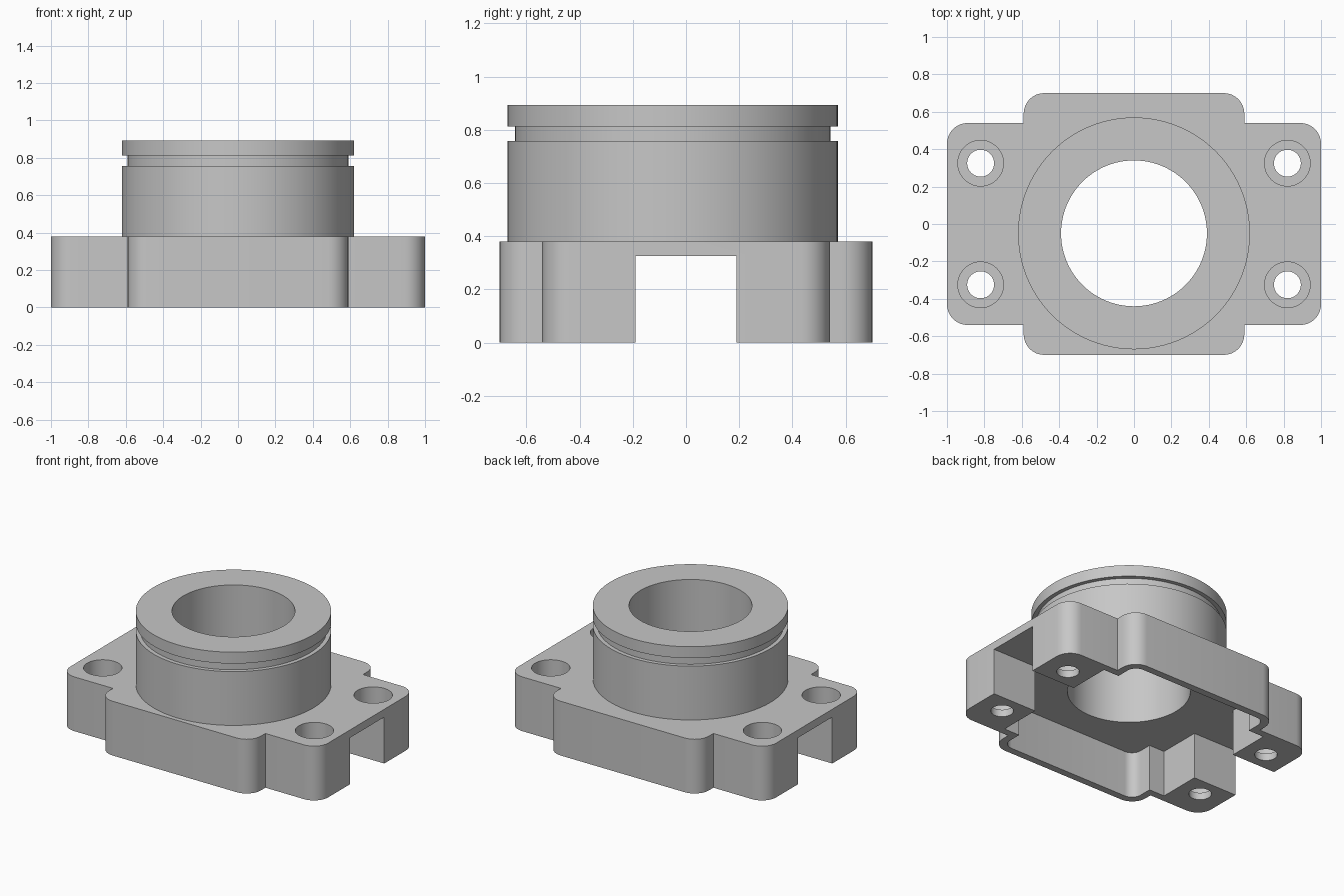
import bpy, bmesh, math

cube = bpy.data.objects.get("Cube")
if cube:
    bpy.data.objects.remove(cube, do_unlink=True)

grey = bpy.data.materials.new("machined_grey")
grey.use_nodes = True
colour = (0.57, 0.57, 0.57, 1)
grey.diffuse_color = colour
grey.node_tree.nodes["Principled BSDF"].inputs["Base Color"].default_value = colour

BASE_TOP = 0.38
CEILING = 0.325
BORE_Y = -0.05
BORE_R = 0.39


def make_object(name, bm):
    bmesh.ops.recalc_face_normals(bm, faces=bm.faces)
    mesh = bpy.data.meshes.new(name)
    bm.to_mesh(mesh)
    bm.free()
    mesh.materials.append(grey)
    obj = bpy.data.objects.new(name, mesh)
    bpy.context.collection.objects.link(obj)
    return obj


def activate(obj):
    bpy.ops.object.select_all(action='DESELECT')
    obj.select_set(True)
    bpy.context.view_layer.objects.active = obj


def outline(corners):
    """Mirror a quarter outline of (x, y, corner radius) to all four quadrants."""
    quarter = []
    for x, y, r in corners:
        if r == 0:
            quarter.append((x, y))
            continue
        for i in range(9):
            a = math.pi / 2 * i / 8
            quarter.append((x - r + r * math.cos(a), y - r + r * math.sin(a)))
    half = quarter + [(-x, y) for x, y in reversed(quarter)]
    return half + [(-x, -y) for x, y in half]


def prism(name, points, z0, z1):
    bm = bmesh.new()
    face = bm.faces.new([bm.verts.new((x, y, z0)) for x, y in points])
    top = bmesh.ops.extrude_face_region(bm, geom=[face])["geom"]
    moved = [v for v in top if isinstance(v, bmesh.types.BMVert)]
    bmesh.ops.translate(bm, verts=moved, vec=(0, 0, z1 - z0))
    return make_object(name, bm)


def circle(cx, cy, r, count):
    angles = [2 * math.pi * i / count for i in range(count)]
    return [(cx + r * math.cos(a), cy + r * math.sin(a)) for a in angles]


def cut(target, cutter):
    mod = target.modifiers.new("cut", 'BOOLEAN')
    mod.operation = 'DIFFERENCE'
    mod.solver = 'EXACT'
    mod.object = cutter
    activate(target)
    bpy.ops.object.modifier_apply(modifier=mod.name)
    bpy.data.objects.remove(cutter, do_unlink=True)


# Flange base with four rounded ears
base = prism("flange_base", outline([(1, 0.54, 0.11), (0.59, 0.54, 0), (0.59, 0.70, 0.11)]),
             0, BASE_TOP)

# Underside pocket and the channel running out through both ends
cut(base, prism("pocket_cutter", outline([
    (1.1, 0.19, 0), (0.66, 0.19, 0), (0.66, 0.49, 0), (0.54, 0.49, 0), (0.54, 0.65, 0.07),
]), -0.1, CEILING))

# Main bore
cut(base, prism("bore_cutter", circle(0, BORE_Y, BORE_R, 96), 0.2, 0.5))

# Counterbored bolt holes
for x in (-0.82, 0.82):
    for y in (-0.325, 0.325):
        cut(base, prism("bolt_cutter", circle(x, y, 0.072, 40), -0.1, 0.2))
        cut(base, prism("counterbore_cutter", circle(x, y, 0.122, 48), 0.05, 0.5))

# Grooved collar, turned from a profile
profile = [(BORE_R, BASE_TOP), (0.62, BASE_TOP), (0.62, 0.757), (0.592, 0.757),
           (0.592, 0.813), (0.62, 0.813), (0.62, 0.893), (BORE_R, 0.893)]
STEPS = 96
bm = bmesh.new()
rings = []
for r, z in profile:
    rings.append([bm.verts.new((x, y, z)) for x, y in circle(0, BORE_Y, r, STEPS)])
for k, ring in enumerate(rings):
    above = rings[(k + 1) % len(rings)]
    for i in range(STEPS):
        j = (i + 1) % STEPS
        bm.faces.new((ring[i], ring[j], above[j], above[i]))
collar = make_object("grooved_collar", bm)

for part in (base, collar):
    activate(part)
    bpy.ops.object.shade_smooth_by_angle(angle=math.radians(30))
